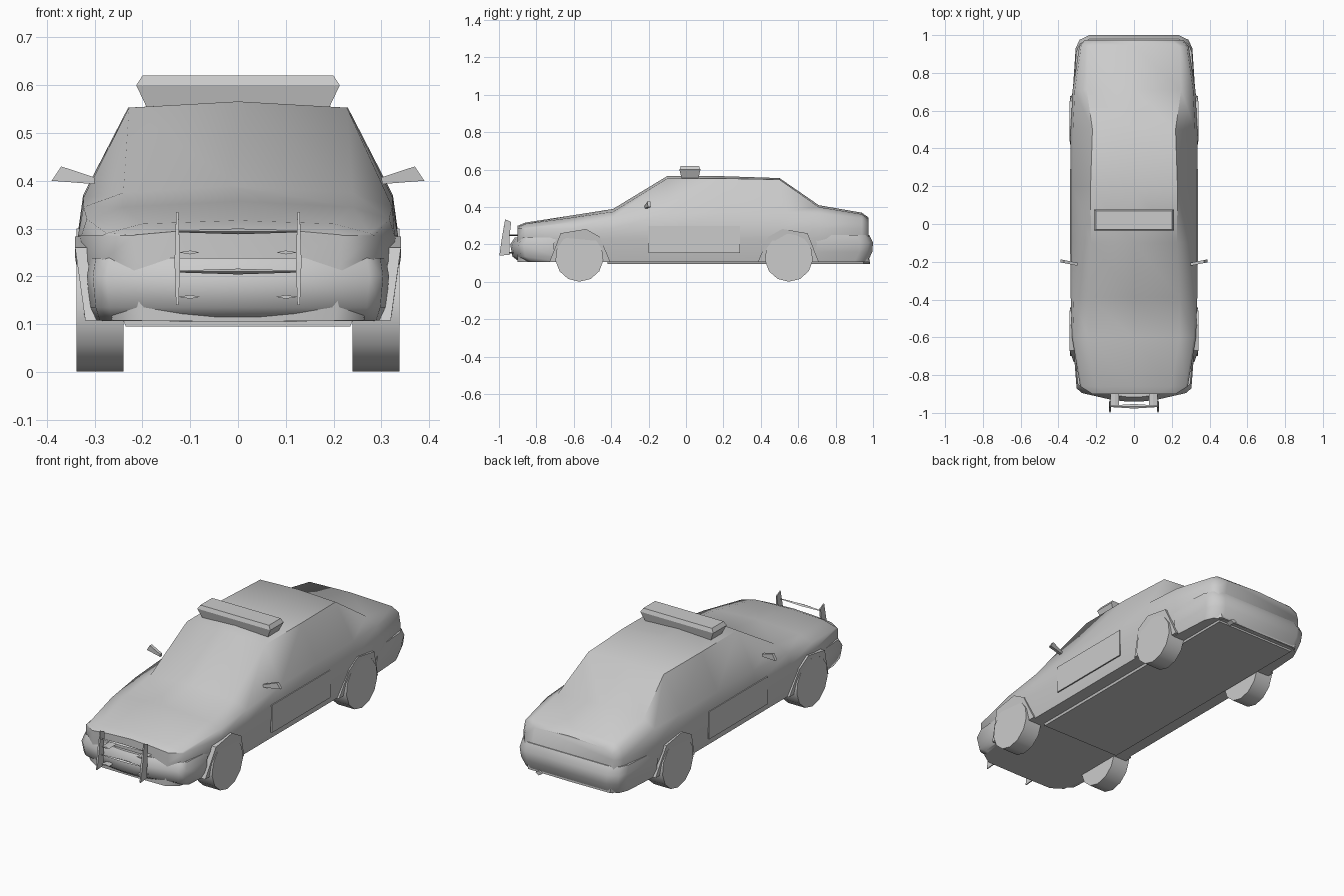
import bpy, bmesh, math

default = bpy.data.objects.get("Cube")
if default:
    bpy.data.objects.remove(default)

grey = bpy.data.materials.new("plain grey")
grey.use_nodes = True
GREY = (0.6, 0.6, 0.6, 1)
grey.diffuse_color = GREY
grey.node_tree.nodes["Principled BSDF"].inputs["Base Color"].default_value = GREY


def loft(name, rings, smooth=None):
    """Skin equal-length closed rings and cap both ends."""
    bm = bmesh.new()
    loops = [[bm.verts.new(p) for p in ring] for ring in rings]
    n = len(loops[0])
    for a, b in zip(loops, loops[1:]):
        for i in range(n):
            j = (i + 1) % n
            bm.faces.new((a[i], a[j], b[j], b[i]))
    bm.faces.new(loops[0])
    bm.faces.new(loops[-1])
    bmesh.ops.recalc_face_normals(bm, faces=bm.faces)
    mesh = bpy.data.meshes.new(name)
    bm.to_mesh(mesh)
    bm.free()
    mesh.materials.append(grey)
    obj = bpy.data.objects.new(name, mesh)
    bpy.context.collection.objects.link(obj)
    if smooth:
        bpy.ops.object.select_all(action='DESELECT')
        obj.select_set(True)
        bpy.context.view_layer.objects.active = obj
        bpy.ops.object.shade_smooth_by_angle(angle=math.radians(smooth))
    return obj


def rect(x, y0, y1, z):
    return [(-x, y0, z), (x, y0, z), (x, y1, z), (-x, y1, z)]


# Body shell: y, half width, shoulder z, top edge x, top edge z, centre z
def body_ring(y, w, zs, xe, ze, zt):
    half = [(w * .92, .107), (w, .23), (w, .285), (w * .965, zs), (xe, ze)]
    right = [(x, y, z) for x, z in half]
    left = [(-x, y, z) for x, z in reversed(half)]
    return [(0, y, .105)] + right + [(0, y, zt)] + left


stations = [
    (-.9, .22, .287, .12, .295, .3),
    (-.86, .285, .29, .2, .31, .317),
    (-.6, .328, .32, .24, .345, .357),
    (-.39, .335, .345, .24, .375, .39),
    (-.1, .335, .365, .228, .553, .566),
    (.2, .336, .37, .23, .553, .565),
    (.5, .335, .37, .22, .547, .555),
    (.71, .325, .365, .25, .4, .41),
    (.94, .29, .34, .24, .362, .37),
    (.975, .26, .31, .2, .335, .345),
]
loft("body", [body_ring(*s) for s in stations], 50)


# Bumpers: plan outline stacked in levels, each pulled in from the end
def bumper(name, outline, levels):
    rings = []
    for z, inset, scale in levels:
        pts = [(x * scale, y - math.copysign(inset, y), z) for x, y in outline]
        rings.append(pts + [(-x, y, z) for x, y, z in reversed(pts)])
    loft(name, rings, 50)


bumper("front_bumper", [(.31, -.71), (.298, -.87), (.27, -.895), (.12, -.93), (.04, -.94)],
       [(.107, .05, .97), (.135, .012, 1), (.2, 0, 1.02), (.238, .025, 1)])
bumper("rear_bumper", [(.315, .7), (.3, .93), (.28, .975), (.23, 1)],
       [(.105, .03, .97), (.16, .004, 1.01), (.21, 0, 1.03), (.25, .02, 1.02)])

# Roof light bar, flared upwards
loft("roof_light_bar", [rect(.187, -.022, .065, .545), rect(.213, -.035, .077, .6),
                        rect(.2, -.028, .07, .62)])

# Underbody pan
loft("floor_pan", [rect(.235, -.42, .95, .095), rect(.24, -.42, .95, .108)])

arch_shape = [(-.165, .107), (-.11, .24), (-.035, .283), (.1, .26), (.16, .107)]
door_shape = [(-.2, .155), (.29, .155), (.29, .3), (-.2, .3)]
mirror_shape = [(.3, .393), (.39, .4), (.37, .43), (.3, .407)]
upright_shape = [(-.998, .14), (-.945, .145), (-.945, .23), (-.935, .32), (-.967, .335), (-.985, .23)]

for side, s in (("left", 1), ("right", -1)):
    for end, yc, flip in (("front", -.57, -1), ("rear", .55, 1)):
        # Wheels
        r, n = .129, 13
        circle = [(r * math.sin(math.tau * i / n), .13 - r * math.cos(math.tau * i / n))
                  for i in range(n)]
        loft(f"{end}_{side}_wheel",
             [[(s * x, yc + a, z) for a, z in circle] for x in (.24, .338)], 40)
        # Wheel arch lips following the slope of the flank
        loft(f"{end}_{side}_arch",
             [[(s * (x + .16 * (min(z, .24) - .24)), yc + flip * a, z) for a, z in arch_shape]
              for x in (.3, .341)])

    # Door panels
    loft(f"{side}_door_panel", [[(s * x, y, z) for y, z in door_shape] for x in (.331, .338)])

    # Door mirrors
    loft(f"{side}_mirror", [[(s * x, y + .2 * (x - .34), z) for x, z in mirror_shape]
                            for y in (-.213, -.197)])

    # Push bar uprights, thickest in the middle
    mid = sum(z for y, z in upright_shape) / len(upright_shape)
    loft(f"{side}_push_bar_upright",
         [[(s * (.127 + t * (1 - 7 * abs(z - mid) / 1.2)), y, z) for y, z in upright_shape]
          for t in (-.006, .006)])
    # Push bar mounts
    for level, z, y1 in (("upper", .25, -.86), ("lower", .157, -.9)):
        loft(f"{side}_push_bar_{level}_mount",
             [[(s * x, y, z + h) for x, h in ((.08, 0), (.1, -.004), (.125, 0), (.1, .004))]
              for y in (-.96, y1)])

# Push bar cross rails, tapering to their ends
for name, z in (("upper_push_rail", .294), ("lower_push_rail", .21)):
    loft(name, [[(x, -.965 - t, z), (x, -.965, z + t * .5), (x, -.965 + t, z), (x, -.965, z - t * .5)]
                for x, t in ((-.127, .004), (0, .012), (.127, .004))])

# Exhaust tip
loft("exhaust_tip", [[(.17 + a, y, .107 + b) for a, b in ((-.02, 0), (0, -.012), (.02, 0), (0, .012))]
                     for y in (.92, .985)])
